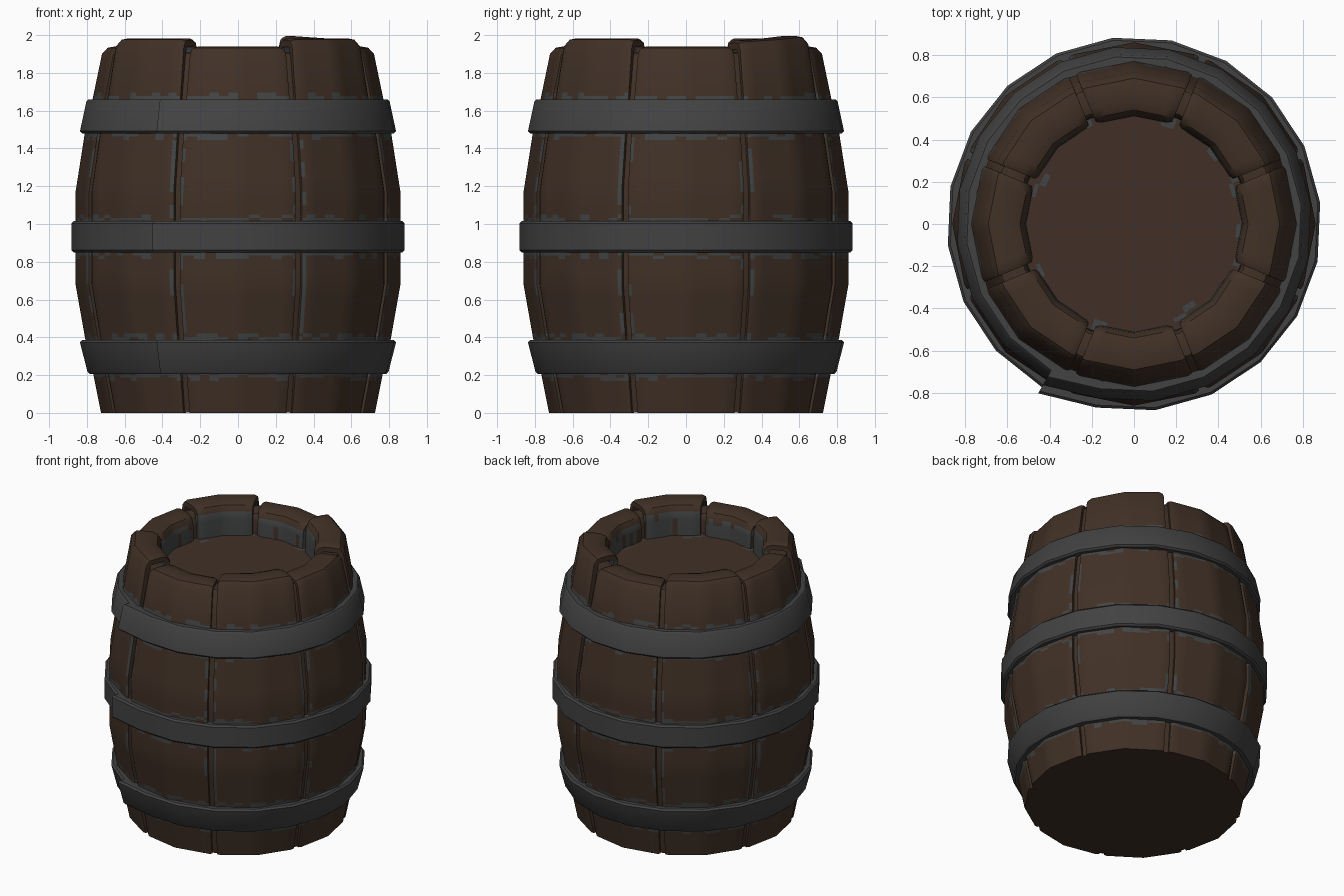
import bpy, bmesh, math, random
from mathutils import Vector

if "Cube" in bpy.data.objects:
    bpy.data.objects.remove(bpy.data.objects["Cube"])
random.seed(4)


def material(name, rgb):
    m = bpy.data.materials.new(name)
    m.diffuse_color = (*rgb, 1)
    m.use_nodes = True
    m.node_tree.nodes["Principled BSDF"].inputs["Base Color"].default_value = m.diffuse_color
    return m


WOOD = material("dark wood", (0.052, 0.030, 0.019))
IRON = material("iron", (0.054, 0.054, 0.055))
WORN = material("worn grey", (0.055, 0.057, 0.058))


def finish(bm, name, mats, angle=35):
    bmesh.ops.recalc_face_normals(bm, faces=bm.faces)
    me = bpy.data.meshes.new(name)
    bm.to_mesh(me)
    bm.free()
    for m in mats:
        me.materials.append(m)
    me.shade_smooth()
    me.set_sharp_from_angle(angle=math.radians(angle))
    ob = bpy.data.objects.new(name, me)
    bpy.context.collection.objects.link(ob)
    return ob


# Barrel side silhouette: (height, radius)
SIDE = [(0, .725), (.2, .765), (.37, .805), (.68, .86), (1.17, .86),
        (1.5, .808), (1.66, .77), (1.90, .72)]


def radius(z):
    for (a, ra), (b, rb) in zip(SIDE, SIDE[1:]):
        if z <= b:
            return ra + (rb - ra) * (z - a) / (b - a)


# Hoop heights, with narrow rows above and below for the worn edges
HOOPS = [(.205, .385), (.85, 1.015), (1.48, 1.66)]
zs = {z for z, r in SIDE}
inner_rows, outer_rows = [], []
for lo, hi in HOOPS:
    zs |= {lo, lo - .018, lo - .036, hi, hi + .018, hi + .036}
    inner_rows += [(lo - .018, lo), (hi, hi + .018)]
    outer_rows += [(lo - .036, lo - .018), (hi + .018, hi + .036)]
zs |= {.53, .62, .76, 1.1, 1.25, 1.33, 1.4}
PROFILE = [(radius(z), z) for z in sorted(zs)]
PROFILE += [(.69, 1.933), (.65, 1.94), (.58, 1.94), (.54, 1.925),
            (.517, 1.89), (.512, 1.85), (.51, 1.73)]


def inward(pts, i):
    a, b = pts[max(i - 1, 0)], pts[min(i + 1, len(pts) - 1)]
    v = Vector((-(b[1] - a[1]), b[0] - a[0]))
    return v.normalized()


def chance_grey(r, z, edge):
    if r < .53 and z < 1.88:
        return .9
    if r > .7:
        if any(a <= z <= b for a, b in inner_rows):
            return .75
        if any(a <= z <= b for a, b in outer_rows):
            return .3
        if edge and .3 < z < 1.5:
            return .55
    return 0


def stave(k):
    """One stave: two facets wide, chamfered sides, rolled rim."""
    pts = [(.68, 0)] + PROFILE
    mid = k * math.pi / 4
    bm = bmesh.new()
    rows = []
    inner = [i / 5 for i in range(-4, 5)]
    for i, (r, z) in enumerate(pts):
        n = inward(pts, i) if i > 1 else Vector((-1, 0)) * (i == 1)
        chord = 2 * r * math.sin(math.pi / 16)
        lim = 1 - .018 / chord
        soft = lim - .022 / chord
        cols = [(-lim, .045), (-lim, .01)] + [(s * soft, 0) for s in [-1] + inner + [1]]
        cols += [(lim, .01), (lim, .045)]
        row = []
        for t, d in cols:
            rr, zz = r + n.x * d, z + n.y * d
            if z > 1.7 and k % 2:          # diagonal staves stand taller
                lift = .043 + (.015 * t if k == 1 else 0)
                zz += lift * min(1, max(0, (z - 1.73) / .17))
            a = Vector((math.cos(mid), math.sin(mid))) * rr
            side = mid + math.copysign(math.pi / 8, t)
            b = Vector((math.cos(side), math.sin(side))) * rr
            p = a.lerp(b, abs(t))
            row.append(bm.verts.new((p.x, p.y, zz)))
        rows.append(row)
    for i in range(len(pts) - 1):
        r = (pts[i][0] + pts[i + 1][0]) / 2
        z = (pts[i][1] + pts[i + 1][1]) / 2
        last = len(rows[0]) - 2
        for j in range(last + 1):
            f = bm.faces.new((rows[i][j], rows[i][j + 1], rows[i + 1][j + 1], rows[i + 1][j]))
            f.material_index = int(random.random() < chance_grey(r, z, j in (1, last - 1)))
    finish(bm, f"stave_{k + 1}", [WOOD, WORN])


for k in range(8):
    stave(k)


def lathe(name, pts, n, mats, rule=None):
    bm = bmesh.new()
    rings = [[bm.verts.new((r * math.cos(2 * math.pi * j / n), r * math.sin(2 * math.pi * j / n), z))
              for j in range(n)] for r, z in pts]
    for i in range(len(rings) - 1):
        for j in range(n):
            q = (j + 1) % n
            f = bm.faces.new((rings[i][j], rings[i][q], rings[i + 1][q], rings[i + 1][j]))
            if rule:
                f.material_index = rule(i, j)
    bm.faces.new(rings[0])
    bm.faces.new(rings[-1])
    finish(bm, name, mats)


# Core seen at the bottom of the grooves, and the flat base
core = [(.70, .002)]
for i, (r, z) in enumerate(PROFILE):
    if i:
        n = inward(PROFILE, i)
        core.append((r + n.x * .032, z + n.y * .032))
lathe("barrel_core", core, 16, [WOOD])


# Sunken lid with worn patches along its right rim
def lid_rule(i, j):
    ang = (j * 7.5 + 180) % 360 - 180
    seam = abs((ang + 22.5) % 45 - 22.5 + 0) > 17
    p = (.75, .5, .15)[i] if -35 < ang < 65 else (.5 if seam and i < 2 else .05)
    return int(random.random() < p * (1 if seam or ang > 0 else .6))


lathe("lid", [(.54, 1.76), (.505, 1.76), (.485, 1.76), (.455, 1.76)], 48, [WOOD, WORN], lid_rule)


# Iron hoops: open strips whose free end overlaps at the front left
def hoop(name, lo, hi, r_lo, r_hi):
    th, b = .05, .012
    sec = [(r_lo - th, lo), (r_lo - b, lo), (r_lo, lo + b),
           (r_hi, hi - b), (r_hi - b, hi), (r_hi - th, hi)]
    bm = bmesh.new()
    rings = []
    for j in range(22):
        a = math.radians(-119.5 + 18 * j)
        out = .034 if j == 0 else 0
        rings.append([bm.verts.new(((r + out) * math.cos(a), (r + out) * math.sin(a), z))
                      for r, z in sec])
    for p, q in zip(rings, rings[1:]):
        for i in range(6):
            m = (i + 1) % 6
            bm.faces.new((p[i], p[m], q[m], q[i]))
    bm.faces.new(rings[0])
    bm.faces.new(rings[-1])
    finish(bm, name, [IRON])


hoop("lower_hoop", *HOOPS[0], .802, .842)
hoop("middle_hoop", *HOOPS[1], .887, .887)
hoop("upper_hoop", *HOOPS[2], .842, .808)
